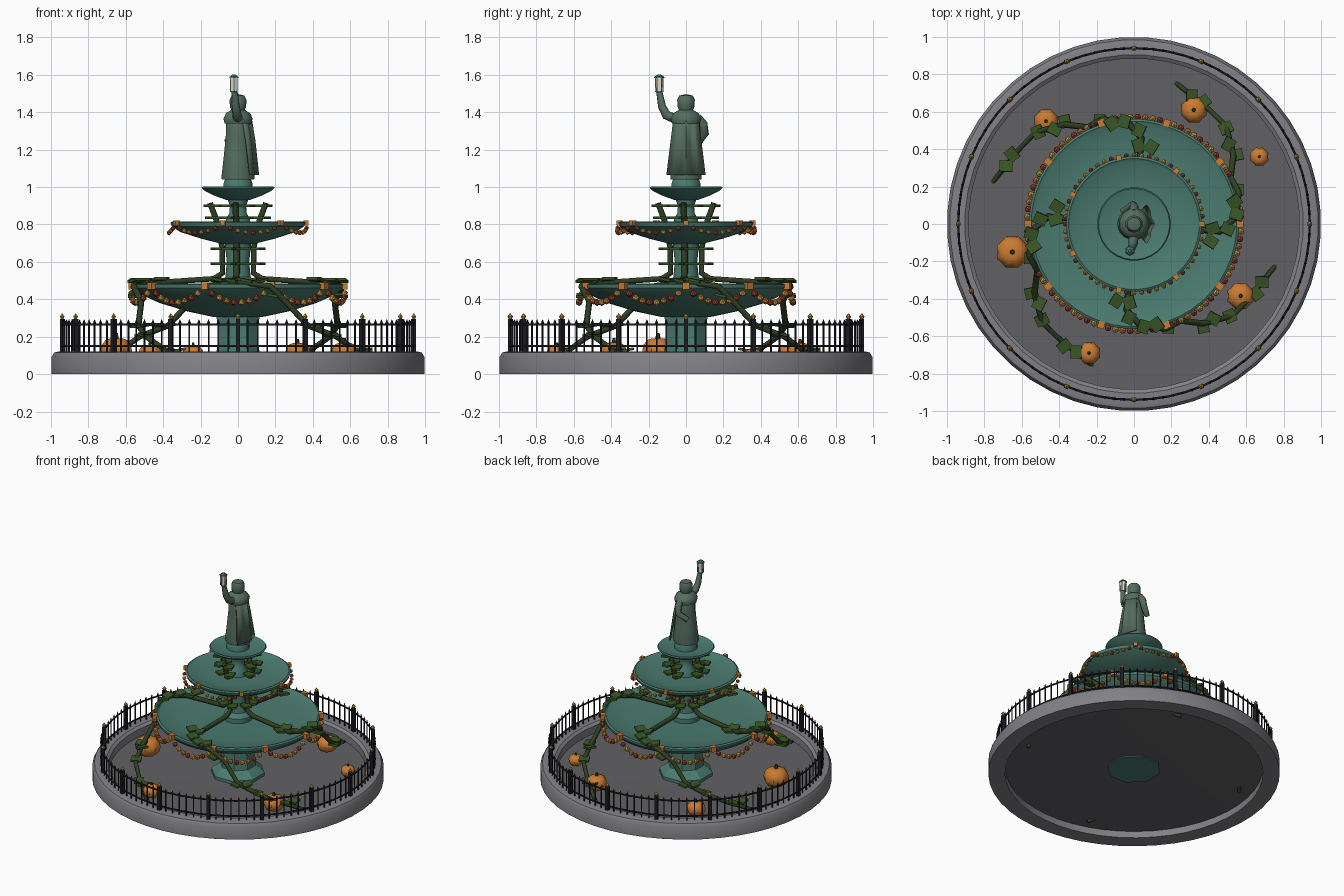
import bpy, bmesh, math
from math import sin, cos, pi, radians
from mathutils import Matrix, Vector

if "Cube" in bpy.data.objects:
    bpy.data.objects.remove(bpy.data.objects["Cube"])


def mat(name, r, g, b):
    m = bpy.data.materials.new(name)
    m.diffuse_color = (r, g, b, 1)
    m.use_nodes = True
    m.node_tree.nodes["Principled BSDF"].inputs["Base Color"].default_value = m.diffuse_color
    return m


TEAL = mat("patina", .07, .2, .16)
BRONZE = mat("statue_bronze", .09, .15, .115)
STONE = mat("stone", .22, .22, .24)
FLOOR = mat("basin_stone", .12, .12, .13)
IRON = mat("iron", .012, .012, .017)
GOLD = mat("gold", .5, .3, .06)
ORANGE = mat("orange", .6, .2, .03)
RED = mat("red", .4, .05, .02)
YELLOW = mat("yellow", .62, .36, .05)
VINE = mat("vine", .03, .05, .018)
LEAF = mat("leaf", .04, .09, .018)
GLASS = mat("lamp_glass", .8, .75, .6)


def finish(bm, name, m, smooth=None):
    me = bpy.data.meshes.new(name)
    bm.to_mesh(me)
    bm.free()
    ob = bpy.data.objects.new(name, me)
    bpy.context.collection.objects.link(ob)
    me.materials.append(m)
    if smooth:
        bpy.ops.object.select_all(action='DESELECT')
        ob.select_set(True)
        bpy.context.view_layer.objects.active = ob
        bpy.ops.object.shade_smooth_by_angle(angle=radians(smooth))
    return ob


def lathe(name, prof, n, m, smooth=35, loc=(0, 0, 0), scale=(1, 1, 1)):
    bm = bmesh.new()
    rings = [[bm.verts.new((r * cos(2 * pi * (i + .5) / n), r * sin(2 * pi * (i + .5) / n), z))
              for i in range(n)] for r, z in prof]
    for a, b in zip(rings, rings[1:]):
        for i in range(n):
            bm.faces.new((a[i], a[(i + 1) % n], b[(i + 1) % n], b[i]))
    bmesh.ops.remove_doubles(bm, verts=bm.verts, dist=1e-5)
    bmesh.ops.recalc_face_normals(bm, faces=bm.faces)
    bmesh.ops.transform(bm, matrix=Matrix.Translation(loc) @ Matrix.Diagonal((*scale, 1)), verts=bm.verts)
    return finish(bm, name, m, smooth)


def box(bm, loc, size, rot=0, tilt=0):
    bmesh.ops.create_cube(bm, size=1, matrix=Matrix.Translation(loc) @ Matrix.Rotation(rot, 4, 'Z')
                          @ Matrix.Rotation(tilt, 4, 'X') @ Matrix.Diagonal((*size, 1)))


def cone(bm, loc, r1, r2, h, n=6):
    bmesh.ops.create_cone(bm, cap_ends=True, segments=n, radius1=r1, radius2=r2, depth=h,
                          matrix=Matrix.Translation(loc))


def tube(name, pts, r, m, radii=None, cyclic=False, res=1):
    cu = bpy.data.curves.new(name, 'CURVE')
    cu.dimensions = '3D'
    cu.bevel_depth, cu.bevel_resolution, cu.use_fill_caps = r, res, True
    sp = cu.splines.new('POLY')
    sp.points.add(len(pts) - 1)
    for i, p in enumerate(pts):
        sp.points[i].co = (*p, 1)
        sp.points[i].radius = radii[i] if radii else 1
    sp.use_cyclic_u = cyclic
    cu.materials.append(m)
    ob = bpy.data.objects.new(name, cu)
    bpy.context.collection.objects.link(ob)
    bpy.ops.object.select_all(action='DESELECT')
    ob.select_set(True)
    bpy.context.view_layer.objects.active = ob
    bpy.ops.object.convert(target='MESH')


def polar(deg, r, z):
    return Vector((r * cos(radians(deg)), r * sin(radians(deg)), z))


# Basin
lathe("basin_rim", [(.885, 0), (1, 0), (1, .09), (.985, .115), (.965, .12), (.905, .12), (.885, .105), (.885, 0)], 48, STONE)
lathe("basin_floor", [(.89, .05), (0, .035)], 48, FLOOR)

# Pedestal and three bowls with their columns
lathe("pedestal", [(0, .03), (.187, .03), (.187, .06), (.125, .11), (.115, .2), (.125, .32), (0, .32)], 8, TEAL, 20)
lathe("lower_bowl", [(0, .30), (.13, .305), (.27, .335), (.42, .38), (.53, .43), (.56, .46), (.562, .478),
                     (.55, .485), (.53, .475), (.4, .462), (0, .455)], 48, TEAL)
lathe("middle_column", [(.1, .455), (.1, .49), (.07, .52), (.062, .6), (.075, .71)], 12, TEAL)
lathe("middle_bowl", [(0, .69), (.08, .695), (.2, .725), (.31, .76), (.355, .79), (.362, .81),
                      (.35, .817), (.335, .807), (.2, .795), (0, .79)], 40, TEAL)
lathe("upper_column", [(.07, .79), (.065, .83), (.048, .86), (.045, .9), (.06, .94)], 12, TEAL)
lathe("top_bowl", [(0, .925), (.06, .93), (.13, .955), (.18, .98), (.196, .995), (.19, 1.003),
                   (.18, .998), (.08, .99), (0, .99)], 32, TEAL)
lathe("statue_plinth", [(.08, .99), (.08, 1.02), (.07, 1.045), (0, 1.045)], 12, TEAL)

# Fence
posts, pickets, finials = bmesh.new(), bmesh.new(), bmesh.new()
for i in range(16 * 7):
    a = 360 * i / 112
    if i % 7 == 0:
        box(posts, polar(a, .94, .205), (.024, .024, .18), radians(a))
        cone(finials, polar(a, .94, .302), .008, .015, .014)
        cone(finials, polar(a, .94, .317), .015, 0, .018)
    else:
        box(pickets, polar(a, .94, .197), (.007, .007, .155), radians(a))
        cone(pickets, polar(a, .94, .283), .009, 0, .024, 4)
finish(posts, "fence_posts", IRON)
finish(pickets, "fence_pickets", IRON)
finish(finials, "fence_finials", GOLD)
for z in (.15, .265):
    tube("fence_rail", [polar(i * 5.625, .94, z) for i in range(64)], .006, IRON, cyclic=True)

# Bead garlands
beads = [bmesh.new() for _ in range(3)]
for swags, per, r, top, sag, size in ((10, 9, .572, .462, .08, .0195), (7, 8, .368, .798, .042, .0145)):
    for s in range(swags):
        box(beads[0], polar(360 * s / swags, r - .004, top + .01), (size * 1.9,) * 3, 2 * pi * s / swags)
        for k in range(1, per):
            t = k / per
            p = polar(360 * (s + t) / swags, r, top - sag * 4 * t * (1 - t))
            bmesh.ops.create_icosphere(beads[k % 3], subdivisions=1, radius=size, matrix=Matrix.Translation(p))
for b, m, n in zip(beads, (ORANGE, RED, YELLOW), ("orange", "red", "yellow")):
    finish(b, "garland_beads_" + n, m)

# Four vines winding down from the upper column to the basin
path = [(0, .15, .915), (0, .115, .82), (0, .085, .68), (0, .083, .54), (0, .13, .51), (0, .46, .487),
        (9, .55, .49), (22, .585, .47), (31, .575, .39), (40, .65, .26), (52, .72, .2), (63, .735, .13), (79, .79, .035)]
leaf_at = [(0, .14, .9), (0, .13, .835), (0, .1, .67), (0, .1, .59), (-3, .42, .505), (6, .5, .5), (14, .55, .5),
           (27, .58, .42), (42, .66, .26), (54, .71, .21), (68, .75, .13)]
leaves = bmesh.new()
for start in (-5, 85, 175, 265):
    tube("vine", [polar(start + a, r, z) for a, r, z in path], .017, VINE,
         [1] * 10 + [.95, .9, .8])
    for k, (a, r, z) in enumerate(leaf_at):
        for side in (-1, 1):
            if k > 3 and side > 0 and k % 2:
                continue
            d = start + a
            p = polar(d, r, z) + polar(d + 90 * side, .035, 0)
            box(leaves, p, (.07, .06, .014), radians(d + 25 * side), .2 * side if k > 3 else 0)
finish(leaves, "vine_leaves", LEAF)

# Pumpkins
stems = bmesh.new()
for x, y, r in ((-.65, -.15, .09), (-.47, .55, .067), (.32, .61, .073), (.67, .36, .052), (.57, -.385, .075), (-.24, -.69, .062)):
    bm = bmesh.new()
    bmesh.ops.create_uvsphere(bm, u_segments=16, v_segments=8, radius=1)
    cz = .055 + .8 * r
    for v in bm.verts:
        k = 1 if round(math.atan2(v.co.y, v.co.x) / (pi / 8)) % 2 else .91
        dip = .15 * max(0, 1 - 3 * (v.co.x ** 2 + v.co.y ** 2)) * (1 if v.co.z > 0 else -1)
        v.co = (x + v.co.x * r * k, y + v.co.y * r * k, cz + r * .85 * (v.co.z - dip))
    finish(bm, "pumpkin", ORANGE, 40)
    cone(stems, (x, y, cz + r * .85), r * .16, r * .1, r * .35)
finish(stems, "pumpkin_stems", VINE)

# Statue facing -x: robe, cape, shoulders, hooded head
lathe("robe", [(0, 1.04), (.088, 1.04), (.09, 1.055), (.078, 1.16), (.066, 1.28), (.066, 1.36), (.05, 1.395), (0, 1.405)],
      16, BRONZE, 40, scale=(1, .95, 1))
lathe("shoulder_cowl", [(.078, 1.34), (.085, 1.365), (.07, 1.395), (.035, 1.415), (0, 1.415)], 12, BRONZE, 40, scale=(.95, 1, 1))
lathe("head", [(0, -.05), (.034, -.045), (.046, -.015), (.047, .02), (.036, .042), (0, .05)], 10, BRONZE, 50,
      loc=(0, 0, 1.447))
cape = bmesh.new()
rows = [[cape.verts.new((x + (.008 if j % 2 else 0) - .012 * abs(j - 3), w * (j - 3) / 3, z)) for j in range(7)]
        for x, w, z in ((.062, .065, 1.39), (.085, .082, 1.25), (.105, .105, 1.065))]
for a, b in zip(rows, rows[1:]):
    for j in range(6):
        cape.faces.new((a[j], b[j], b[j + 1], a[j + 1]))
ob = finish(cape, "cape", BRONZE, 20)
ob.modifiers.new("thickness", 'SOLIDIFY').thickness = .012

# Arms: one raised with a lamp, one resting at the waist
tube("raised_arm", [(0, -.055, 1.365), (-.005, -.105, 1.385), (-.012, -.128, 1.43), (-.018, -.142, 1.505)], .024, BRONZE, [1.1, 1.05, .9, .7], res=2)
tube("bent_arm", [(0, .06, 1.37), (0, .092, 1.335), (-.005, .1, 1.285), (-.06, .068, 1.24)], .023, BRONZE, [1.1, 1.05, 1, .8], res=2)

# Lamp
c = (-.022, -.143)
lathe("lamp_glass", [(0, 1.512), (.017, 1.512), (.023, 1.582), (0, 1.582)], 6, GLASS, loc=(*c, 0))
lamp = bmesh.new()
cone(lamp, (*c, 1.507), .014, .02, .014)
cone(lamp, (*c, 1.587), .028, .026, .008)
cone(lamp, (*c, 1.596), .026, .008, .012)
for i in range(6):
    box(lamp, Vector((*c, 1.547)) + polar(i * 60 + 30, .021, 0), (.004, .004, .075))
finish(lamp, "lamp_frame", TEAL)
